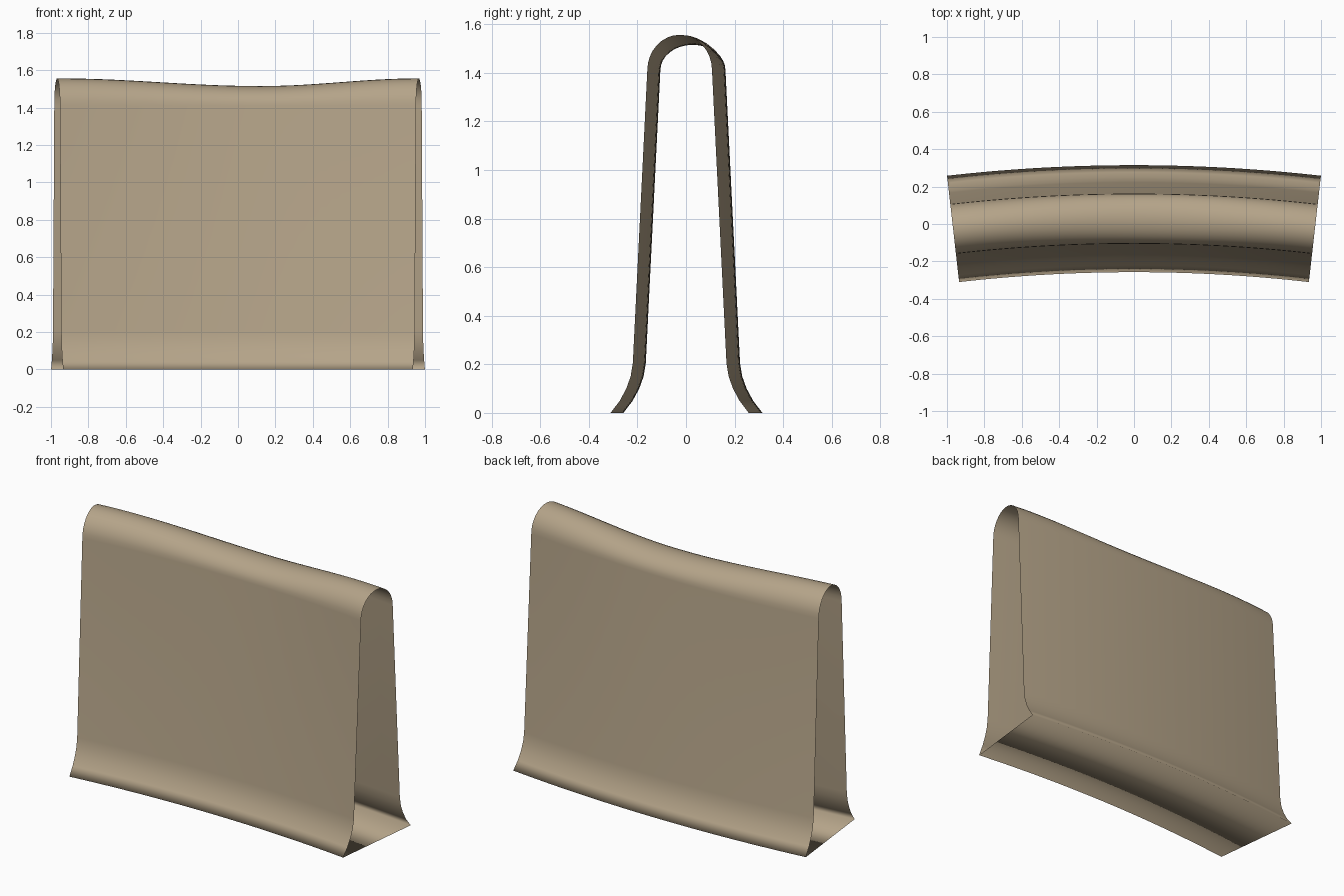
import bpy, bmesh, math

if "Cube" in bpy.data.objects:
    bpy.data.objects.remove(bpy.data.objects["Cube"])

R, HALF_ANGLE, Y_MID = 8.585, 0.1129, 0.0285   # plan arc
STEPS = 32

# half cross-section, bottom flare up to the shoulder: (offset, height)
flare = [(0.286, 0), (0.248, 0.05), (0.221, 0.10), (0.203, 0.15), (0.194, 0.205)]
# rounded cap from shoulder to crown
cap = [(0.134 * math.cos(a), 1.41 + 0.146 * math.sin(a))
       for a in (i * math.pi / 16 for i in range(9))]
half = flare + cap
profile = half + [(-o, z) for o, z in reversed(half[:-1])]

def sag(x):
    # gentle dip of the crown, lowest slightly right of centre
    low, end = 0.12, (0.85 if x > 0.12 else 1.08)
    t = min(1, abs(x - low) / end)
    return 0.041 * 0.5 * (1 + math.cos(math.pi * t))

# sweep the section along the arc
bm = bmesh.new()
rings = []
for i in range(STEPS + 1):
    a = HALF_ANGLE * (2 * i / STEPS - 1)
    ring = []
    for o, z in profile:
        x = (R + o) * math.sin(a)
        y = (R + o) * math.cos(a) - R + Y_MID
        lift = max(0, (z - 1.41) / 0.146)
        ring.append(bm.verts.new((x, y, z - sag(R * math.sin(a)) * lift)))
    rings.append(ring)

# walls, cap and floor; the two ends stay open
n = len(profile)
for a, b in zip(rings, rings[1:]):
    for j in range(n):
        k = (j + 1) % n
        bm.faces.new((a[j], b[j], b[k], a[k])).smooth = True
bmesh.ops.recalc_face_normals(bm, faces=bm.faces)
# make sure the crown faces up
bm.normal_update()
if max(bm.faces, key=lambda f: f.calc_center_median().z).normal.z < 0:
    bmesh.ops.reverse_faces(bm, faces=bm.faces)

mesh = bpy.data.meshes.new("curved_wall_shell")
bm.to_mesh(mesh)
bm.free()
shell = bpy.data.objects.new("curved_wall_shell", mesh)
bpy.context.collection.objects.link(shell)

mat = bpy.data.materials.new("tan")
mat.diffuse_color = (0.46, 0.37, 0.25, 1)
mat.use_nodes = True
mat.node_tree.nodes["Principled BSDF"].inputs["Base Color"].default_value = mat.diffuse_color
mesh.materials.append(mat)
